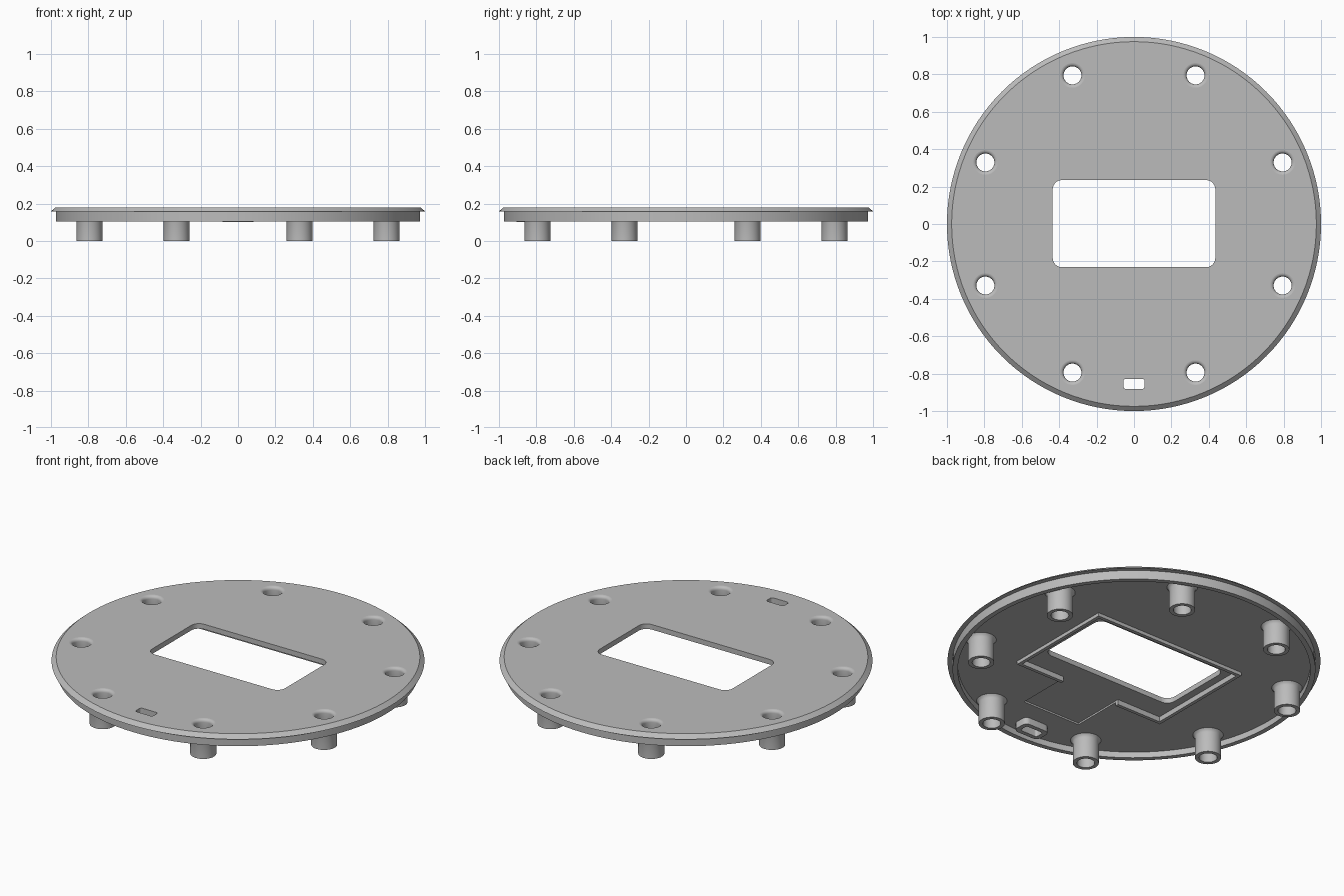
import bpy, bmesh, math
from math import sin, cos, pi, radians

old = bpy.data.objects.get("Cube")
if old:
    bpy.data.objects.remove(old, do_unlink=True)

# One plain grey for the whole part
grey = bpy.data.materials.new("plain_grey")
grey.use_nodes = True
GREY = (0.5, 0.5, 0.5, 1)
grey.diffuse_color = GREY
grey.node_tree.nodes["Principled BSDF"].inputs["Base Color"].default_value = GREY

TOP, UNDER, FLOOR, RIDGE = 0.18, 0.14, 0.15, 0.12
HOLE = 0.048


def make(name, bm):
    bmesh.ops.recalc_face_normals(bm, faces=bm.faces)
    mesh = bpy.data.meshes.new(name)
    bm.to_mesh(mesh)
    bm.free()
    mesh.materials.append(grey)
    ob = bpy.data.objects.new(name, mesh)
    bpy.context.collection.objects.link(ob)
    return ob


def lathe(name, profile, steps, centre=(0, 0), closed=False):
    """Spin (radius, z) points round a vertical axis."""
    bm = bmesh.new()
    vs = [bm.verts.new((r, 0, z)) for r, z in profile]
    es = [bm.edges.new(p) for p in zip(vs, vs[1:])]
    if closed:
        es.append(bm.edges.new((vs[-1], vs[0])))
    bmesh.ops.spin(bm, geom=vs + es, axis=(0, 0, 1), cent=(0, 0, 0),
                   angle=2 * pi, steps=steps, use_merge=True)
    bmesh.ops.remove_doubles(bm, verts=bm.verts, dist=1e-5)
    bmesh.ops.translate(bm, verts=bm.verts, vec=(*centre, 0))
    return make(name, bm)


def prism(name, outline, z0, z1):
    bm = bmesh.new()
    face = bm.faces.new([bm.verts.new((x, y, z0)) for x, y in outline])
    new = bmesh.ops.extrude_face_region(bm, geom=[face])["geom"]
    bmesh.ops.translate(bm, vec=(0, 0, z1 - z0),
                        verts=[v for v in new if isinstance(v, bmesh.types.BMVert)])
    return make(name, bm)


def rounded(cx, cy, hx, hy, r, n=6):
    """Rounded rectangle outline."""
    pts = []
    for q, (sx, sy) in enumerate([(1, 1), (-1, 1), (-1, -1), (1, -1)]):
        for i in range(n + 1):
            a = (q + i / n) * pi / 2
            pts.append((cx + sx * (hx - r) + r * cos(a), cy + sy * (hy - r) + r * sin(a)))
    return pts


def cut(ob, cutters):
    for c in cutters:
        m = ob.modifiers.new("cut", "BOOLEAN")
        m.operation, m.solver, m.object = "DIFFERENCE", "EXACT", c
    graph = bpy.context.evaluated_depsgraph_get()
    mesh = bpy.data.meshes.new_from_object(ob.evaluated_get(graph))
    ob.modifiers.clear()
    ob.data = mesh


def finish(ob):
    """Smooth curved walls and keep flat faces crisp."""
    bpy.ops.object.select_all(action="DESELECT")
    ob.select_set(True)
    bpy.context.view_layer.objects.active = ob
    bpy.ops.object.shade_smooth_by_angle(angle=radians(30))
    bm = bmesh.new()
    bm.from_mesh(ob.data)
    for e in bm.edges:
        if len({abs(f.normal.z) > 0.999 for f in e.link_faces}) == 2:
            e.smooth = False
    bm.to_mesh(ob.data)
    bm.free()


# Round plate with bevelled rim and hanging skirt
plate = lathe("plate", [(0, TOP), (0.975, TOP), (1, 0.158), (0.973, 0.158),
                        (0.973, 0.105), (0.945, 0.105), (0.945, UNDER), (0, UNDER)], 128)

# Cutters: window, shallow pocket with front tab, slot, flared screw holes
window = prism("window_cutter", rounded(0, 0.002, 0.435, 0.233, 0.05), 0, 0.3)
back, front, side, tab, tab_front = 0.29, -0.37, 0.49, 0.19, -0.69
pocket = prism("pocket_cutter", [(side, back), (-side, back), (-side, front), (-tab, front),
                                 (-tab, tab_front), (tab, tab_front), (tab, front),
                                 (side, front)], 0, FLOOR)
slot = prism("slot_cutter", rounded(0, -0.855, 0.057, 0.027, 0.014), 0, 0.3)
cutters = [window, pocket, slot]

spots = [(0.86 * cos(a), 0.86 * sin(a)) for a in
         [radians(22.5 + 45 * k) for k in range(8)]]
F = 0.018
flare = [(HOLE + F - F * cos(a), TOP - F + F * sin(a))
         for a in [i * pi / 10 for i in range(6)]]
for p in spots:
    cutters.append(lathe("hole_cutter", [(0, 0.05), (HOLE, 0.05)] + flare
                         + [(HOLE + F, 0.25), (0, 0.25)], 40, p))
cut(plate, cutters)
parts = [plate]

# Hollow screw posts with a small fillet under the plate
fillet = [(0.082 - 0.012 * sin(a), UNDER - 0.012 + 0.012 * cos(a))
          for a in [0]] + [(0.074, 0.132), (0.07, 0.12)]
for i, p in enumerate(spots):
    parts.append(lathe(f"screw_post_{i + 1}", [(HOLE, UNDER)] + fillet
                       + [(0.07, 0), (HOLE, 0)], 40, p, closed=True))

# Collar round the slot
collar = prism("slot_collar", rounded(0, -0.855, 0.083, 0.052, 0.03), 0.1, UNDER)
cut(collar, [slot])
parts.append(collar)


# Locating ridge round the pocket, open at the tab
def box(name, x0, x1, y0, y1):
    parts.append(prism(name, [(x0, y0), (x1, y0), (x1, y1), (x0, y1)], RIDGE, FLOOR))


T = 0.02
box("ridge_back", -side, side, back - T / 2, back + T / 2)
for s, label in ((1, "left"), (-1, "right")):
    box(f"ridge_{label}", *sorted((s * (side - T / 2), s * (side + T / 2))),
        front - T / 2, back + T / 2)
    box(f"ridge_front_{label}", *sorted((s * tab, s * side)), front - T / 2, front + T / 2)

for c in cutters:
    bpy.data.objects.remove(c, do_unlink=True)
for ob in parts:
    finish(ob)
